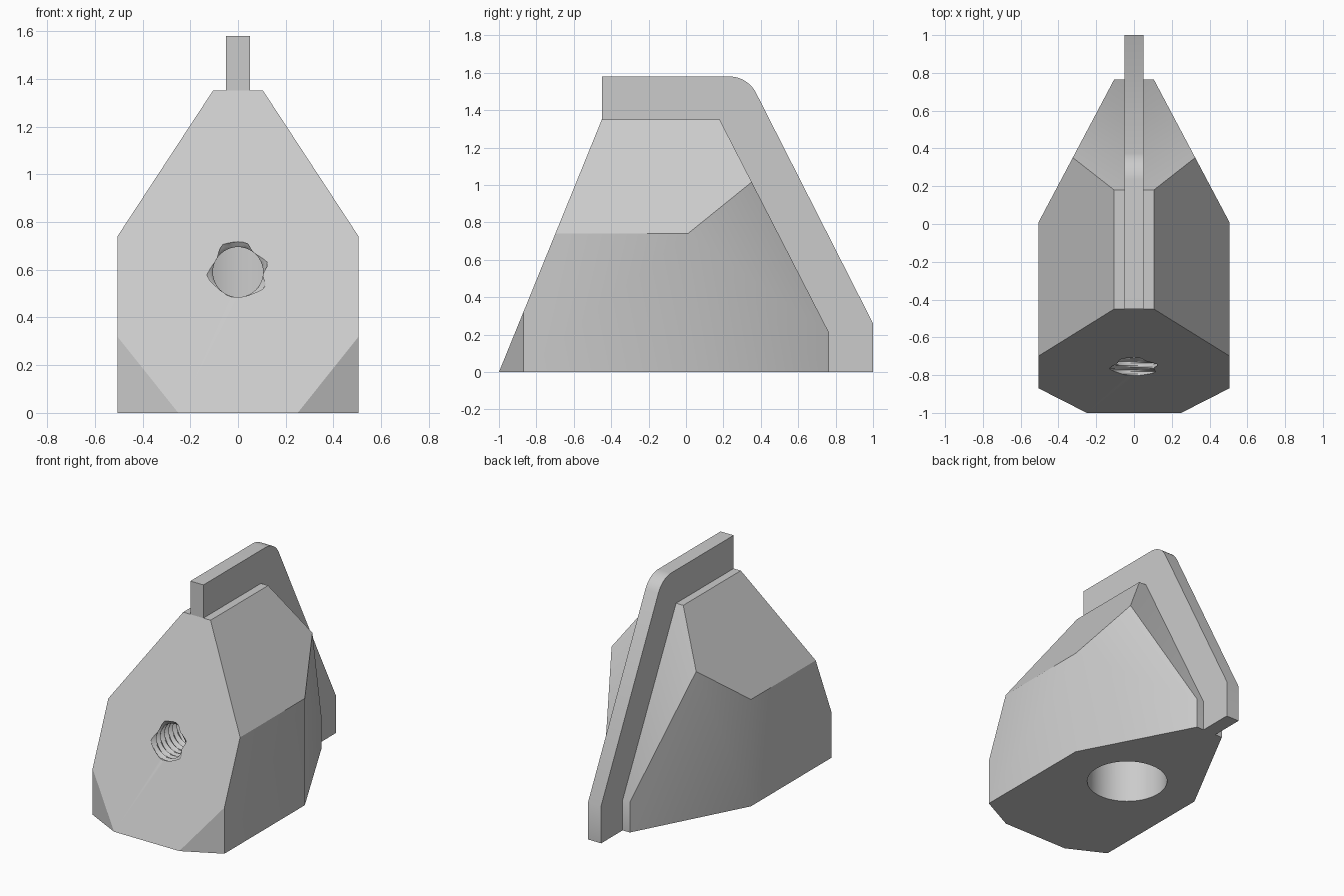
import bpy, bmesh, math
from mathutils import Vector

if "Cube" in bpy.data.objects:
    bpy.data.objects.remove(bpy.data.objects["Cube"])

grey = bpy.data.materials.new("light_grey")
grey.diffuse_color = (0.6, 0.6, 0.6, 1)
grey.use_nodes = True
grey.node_tree.nodes["Principled BSDF"].inputs["Base Color"].default_value = grey.diffuse_color


def make_object(name, bm):
    bmesh.ops.recalc_face_normals(bm, faces=bm.faces)
    mesh = bpy.data.meshes.new(name)
    bm.to_mesh(mesh)
    bm.free()
    mesh.materials.append(grey)
    obj = bpy.data.objects.new(name, mesh)
    bpy.context.collection.objects.link(obj)
    return obj


def combine(target, other, operation):
    mod = target.modifiers.new(operation, 'BOOLEAN')
    mod.object, mod.operation, mod.solver = other, operation, 'EXACT'
    bpy.context.view_layer.objects.active = target
    bpy.ops.object.modifier_apply(modifier=mod.name)
    bpy.data.objects.remove(other)


def slice_off(bm, point, normal):
    # remove everything on the normal side and close the cut
    res = bmesh.ops.bisect_plane(bm, geom=bm.verts[:] + bm.edges[:] + bm.faces[:],
                                 plane_co=point, plane_no=normal, clear_outer=True)
    edges = [e for e in res['geom_cut'] if isinstance(e, bmesh.types.BMEdge) and e.is_boundary]
    bmesh.ops.holes_fill(bm, edges=edges, sides=0)


# Body: a block trimmed by planes
bm = bmesh.new()
bmesh.ops.create_cube(bm, size=1)
for v in bm.verts:
    v.co = (v.co.x * 1.01, -1 if v.co.y < 0 else 0.765, 0 if v.co.z < 0 else 1.35)
slice_off(bm, (0, -1, 0), (0, -1.35, 0.55))            # leaning front
slice_off(bm, (0, 0.18, 1.35), (0, 1.14, 0.585))       # leaning back
for s in (-1, 1):
    slice_off(bm, (s * 0.505, 0, 0.74), (s * 0.61, 0, 0.40))     # shoulder
    slice_off(bm, (s * 0.505, 0.01, 0), (s * 0.755, 0.40, 0))    # tapered tail
    slice_off(bm, (s * 0.25, -1, 0), (s * 0.13, -0.255, 0))      # front corner
body = make_object("body", bm)

# Fin: side profile with a rounded upper corner
slope = Vector((0.67, -1.32)).normalized()
corner = Vector((0.33, 1.58))
turn = math.atan2(-slope.y, slope.x)
radius = 0.16
start = corner.x - radius * math.tan(turn / 2)
arc = [(start + radius * math.sin(turn * i / 12),
        1.58 - radius + radius * math.cos(turn * i / 12)) for i in range(13)]
profile = [(-0.45, 1.28), (-0.45, 1.58)] + arc + [(1, 0.26), (1, 0), (0.6, 0), (0.6, 0.2), (0.12, 1.28)]
bm = bmesh.new()
face = bm.faces.new([bm.verts.new((-0.05, y, z)) for y, z in profile])
ext = bmesh.ops.extrude_face_region(bm, geom=[face])
bmesh.ops.translate(bm, vec=(0.1, 0, 0), verts=[v for v in ext['geom'] if isinstance(v, bmesh.types.BMVert)])
combine(body, make_object("fin", bm), 'UNION')

# Bore up into the underside
bm = bmesh.new()
bmesh.ops.create_cone(bm, cap_ends=True, segments=64, radius1=0.26, radius2=0.26, depth=1.2)
bmesh.ops.translate(bm, vec=(0, -0.07, 0.3), verts=bm.verts)
combine(body, make_object("bore_cutter", bm), 'DIFFERENCE')

# Threaded screw hole from the front into the bore
PITCH, SIDES, STEP = 0.045, 40, 6
bm = bmesh.new()
rings = []
for k in range(int(0.75 / PITCH * STEP)):
    ring = []
    for j in range(SIDES):
        phase = (k / STEP + j / SIDES) % 1
        r = 0.105 + 0.028 * max(0, 1 - abs(phase - 0.5) * 2.4)
        a = math.tau * j / SIDES
        ring.append(bm.verts.new((r * math.cos(a), -0.9 + k * PITCH / STEP, 0.59 + r * math.sin(a))))
    rings.append(ring)
for lo, hi in zip(rings, rings[1:]):
    for j in range(SIDES):
        n = (j + 1) % SIDES
        bm.faces.new((lo[j], lo[n], hi[n], hi[j]))
bm.faces.new(rings[0])
bm.faces.new(rings[-1])
bmesh.ops.triangulate(bm, faces=bm.faces[:])
combine(body, make_object("thread_cutter", bm), 'DIFFERENCE')

# Shade curved walls smooth, keep edges sharp
body.select_set(True)
bpy.context.view_layer.objects.active = body
bpy.ops.object.shade_smooth_by_angle(angle=math.radians(30))
